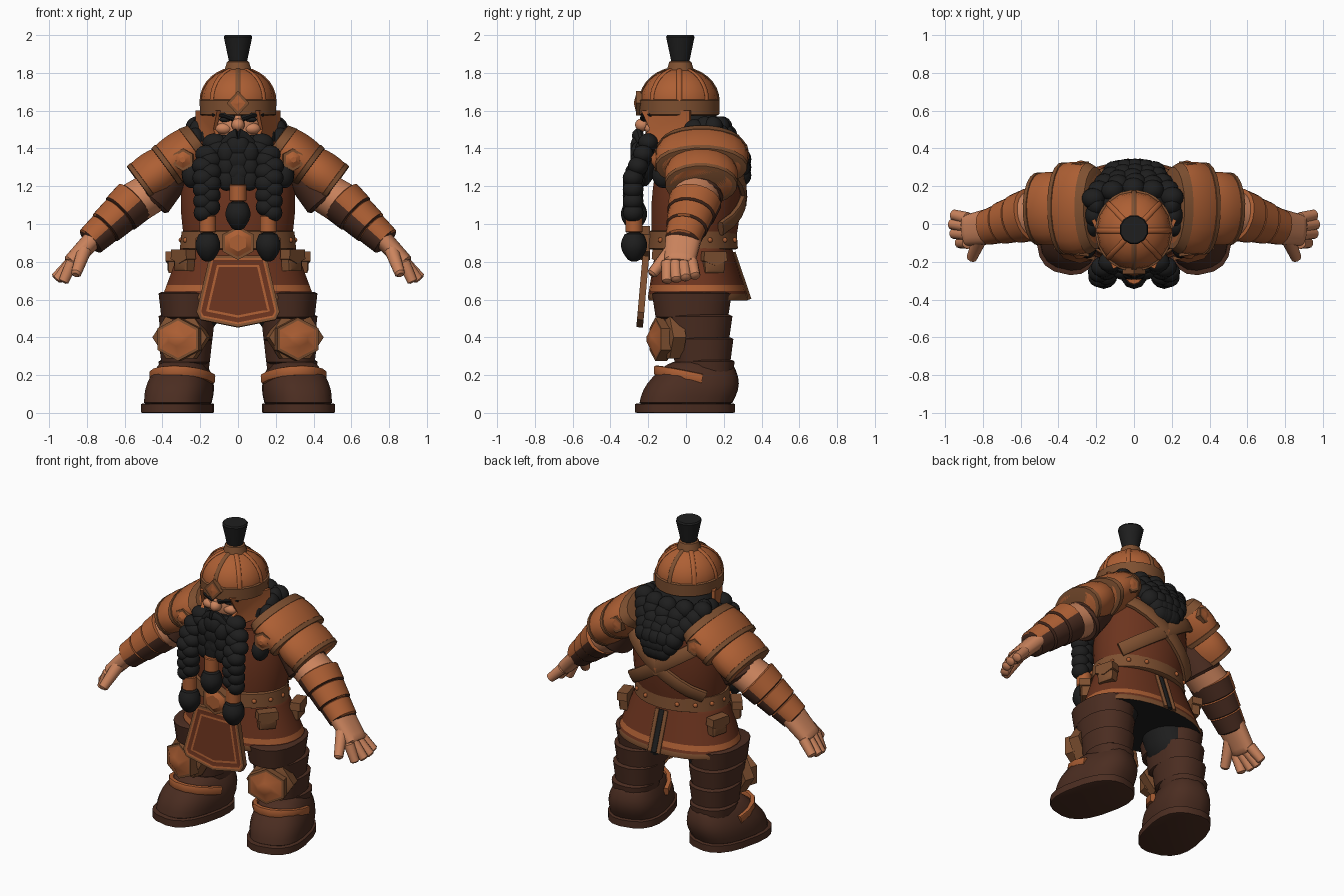
import bpy, bmesh, random
from math import cos, sin, pi, radians, sqrt, copysign
from mathutils import Vector, Matrix

random.seed(4)
if "Cube" in bpy.data.objects:
    bpy.data.objects.remove(bpy.data.objects["Cube"])


def material(name, *rgb):
    mat = bpy.data.materials.new(name)
    mat.use_nodes = True
    mat.diffuse_color = (*rgb, 1)
    mat.node_tree.nodes["Principled BSDF"].inputs["Base Color"].default_value = (*rgb, 1)
    return mat


copper = material("copper", .42, .115, .034)
tan = material("tan leather", .21, .08, .03)
dark = material("dark leather", .07, .026, .015)
cloth = material("red brown cloth", .15, .034, .013)
black = material("black hair", .013, .013, .013)
skin = material("skin", .6, .23, .11)


def finish(name, bm, mats, mirror, turn=None):
    if turn:
        bm.transform(turn)
    mesh = bpy.data.meshes.new(name)
    bm.to_mesh(mesh)
    bm.free()
    for mat in mats:
        mesh.materials.append(mat)
    mesh.shade_smooth()
    mesh.set_sharp_from_angle(angle=radians(38))
    part = bpy.data.objects.new(name, mesh)
    bpy.context.collection.objects.link(part)
    if mirror:
        part.modifiers.new("Mirror", "MIRROR").use_mirror_merge = False


def loft(name, rings, mats, mirror, sides, square=2, paint=None, turn=None):
    bm = bmesh.new()
    loops = []
    for centre, across, along in rings:
        loop = []
        for k in range(sides):
            angle = 2 * pi * (k + .5) / sides
            u, v = (copysign(abs(w) ** (2 / square), w) for w in (cos(angle), sin(angle)))
            loop.append(bm.verts.new(centre + across * u + along * v))
        loops.append(loop)
    for low, high in zip(loops, loops[1:]):
        for k in range(sides):
            bm.faces.new((low[k - 1], low[k], high[k], high[k - 1]))
    bm.faces.new(loops[0])
    bm.faces.new(loops[-1])
    bmesh.ops.recalc_face_normals(bm, faces=bm.faces)
    if paint:
        for face in bm.faces:
            face.material_index = paint(face)
    finish(name, bm, mats, mirror, turn)


def tapered(name, start, end, r_start, r_end, *mats, depth=1, bulge=0, steps=6, soft=.1,
            level=False, mirror=False, sides=20, square=2, paint=None, turn=None):
    start, end = Vector(start), Vector(end)
    axis = Vector((0, 0, 1)) if level else (end - start).normalized()
    along = Vector((0, 1, 0))
    along = (along - axis * along.dot(axis)).normalized()
    across = along.cross(axis)
    rings = []
    for t in [0] + [.06 + .88 * i / steps for i in range(steps + 1)] + [1]:
        radius = r_start + (r_end - r_start) * t + bulge * sin(pi * t)
        radius *= 1 - soft * (t in (0, 1))
        rings.append((start.lerp(end, t), across * radius, along * radius * depth))
    loft(name, rings, mats, mirror, sides, square, paint, turn)


def tube(name, points, width, height, mat, side=(0, 1, 0), thin=0, mirror=False, square=2, turn=None):
    points = [Vector(p) for p in points]
    rings, last = [], len(points) - 1
    for i, point in enumerate(points):
        axis = (points[min(i + 1, last)] - points[max(i - 1, 0)]).normalized()
        along = Vector(side)
        along = (along - axis * along.dot(axis)).normalized()
        size = 1 - thin * i / last
        rings.append((point, along.cross(axis) * width * size, along * height * size))
    loft(name, rings, [mat], mirror, 10, square, turn=turn)


def plate(name, outline, place, thick, *mats, insets=(), yaw=0, pitch=0, mirror=False):
    bm = bmesh.new()
    front = [bm.verts.new((u, -thick, v)) for u, v in outline]
    back = [bm.verts.new((u, 0, v)) for u, v in outline]
    face = bm.faces.new(front)
    bm.faces.new(back[::-1])
    for i in range(len(front)):
        bm.faces.new((front[i - 1], back[i - 1], back[i], front[i]))
    bm.normal_update()
    for width, rise, index in insets:
        bmesh.ops.inset_region(bm, faces=[face], thickness=width, depth=rise, use_even_offset=True)
        face.material_index = index
        bm.normal_update()
    turn = Matrix.Translation(place) @ Matrix.Rotation(radians(yaw), 4, 'Z') @ Matrix.Rotation(radians(pitch), 4, 'X')
    finish(name, bm, mats, mirror, turn)


def badge(name, outline, place, thick, rise, slope=.025, **options):
    plate(name, outline, place, thick, tan, copper, insets=[(.014, 0, 1), (slope, rise, 1)], **options)


def blobs(name, mat, items, mirror=False):
    bm = bmesh.new()
    for place, size in items:
        shape = Matrix.Translation(place) @ Matrix.Diagonal((*size, 1))
        bmesh.ops.create_uvsphere(bm, u_segments=16, v_segments=10, radius=1, matrix=shape)
    finish(name, bm, [mat], mirror)


def regular(count, width, height, upright=False):
    first = pi / 2 if upright else 0
    angles = [first + 2 * pi * i / count for i in range(count)]
    return [(width * cos(a), height * sin(a)) for a in angles]


def symmetric(half):
    return half + [(-u, v) for u, v in reversed(half) if u]


# Torso, belt and skirt
waist, chest, neck = Vector((0, .04, .88)), Vector((0, .07, 1.36)), Vector((0, .03, 1.53))
body = dict(depth=.78, level=True, sides=28)
tapered("torso", waist, chest, .28, .28, cloth, bulge=.025, soft=0, **body)
tapered("upper_chest", chest, neck, .28, .15, cloth, bulge=.02, **body)
tapered("belt", (0, .035, .865), (0, .035, .965), .31, .3, tan, soft=.05, **body)
blobs("belt_studs", copper, [((.3 * sin(a), .035 - .24 * cos(a), .915), [.014] * 3)
                             for a in (pi * i / 8 for i in range(2, 8))], mirror=True)


def skirt_paint(face):
    z = face.calc_center_median().z
    if face.normal.z < -.7:
        return 3
    return 2 if z < .63 else 1 if .65 < z < .67 else 0


tapered("skirt", (0, .04, .89), (0, .065, .595), .3, .41, cloth, copper, tan, black, depth=.66,
        steps=16, soft=.03, level=True, sides=32, square=2.2, paint=skirt_paint)
plate("front_apron", symmetric([(0, -.38), (.2, -.34), (.22, -.3), (.15, 0)]), (0, -.195, .83), .035,
      tan, copper, cloth, insets=[(.014, 0, 1), (.01, -.003, 2), (.025, 0, 1), (.012, 0, 2)], pitch=-5)
slit_top, slit_end = Vector((0, .25, .85)), Vector((0, .335, .6))
tube("back_slit", [slit_top, slit_end], .018, .01, black)
shift = Vector((.032, 0, 0))
tube("back_slit_trim", [slit_top + shift, slit_end + shift], .014, .012, tan, mirror=True)
for tag, place, yaw in (("front", (.265, -.09, .8), 50), ("rear", (.305, .14, .79), 105)):
    plate(tag + "_pouch", symmetric([(.05, -.05), (.06, .06)]), place, .05, tan,
          insets=[(.015, .01, 0)], yaw=yaw, mirror=True)
    plate(tag + "_pouch_flap", symmetric([(0, -.01), (.065, .015), (.06, .065)]), place, .065, tan, yaw=yaw, mirror=True)
badge("buckle", regular(6, .095, .09, True), (0, -.19, .9), .05, .02)

# Back straps follow the torso surface
strap = []
for i in range(9):
    t = i / 8
    centre = waist.lerp(chest, .92 - .72 * t)
    x = .26 * (1 - 2 * t)
    strap.append((x, centre.y + .79 * sqrt(.31 ** 2 - x * x) + .004, centre.z))
tube("cross_straps", strap, .042, .018, tan, mirror=True, square=4)
badge("strap_clasp", regular(4, .05, .05), (0, .295, 1.145), .025, .005, yaw=180)

# Legs and boots
tapered("trousers", (.14, .05, .8), (.24, .06, .45), .14, .12, black, depth=1.2, level=True, mirror=True)
for tier in range(4):
    x, y, z = .285 - .007 * tier, .115 - .028 * tier, .14 + .12 * tier
    tapered(f"boot_leg_layer_{tier}", (x, y, z), (x, y, z + .14), .122 + .007 * tier, .138 + .007 * tier, dark,
            depth=1.05 + .1 * tier, level=True, mirror=True, square=2.3)
pivot = Matrix.Translation((.29, .08, 0))
outward = pivot @ Matrix.Rotation(radians(13), 4, 'Z') @ pivot.inverted()
boot = dict(depth=1.47, level=True, mirror=True, square=2.6, turn=outward)
tapered("boot_sole", (.3, -.01, 0), (.3, -.01, .05), .18, .18, dark, soft=.04, **boot)
tapered("boot_foot", (.3, -.01, .04), (.29, .08, .27), .165, .11, dark, bulge=.027, **boot)
arch = [pi * i / 8 for i in range(9)]
tube("boot_strap", [(.285 + .16 * cos(a), .05 - .21 * sin(a), .18 + .045 * sin(a)) for a in arch],
     .016, .026, copper, side=(0, 0, 1), mirror=True, square=4, turn=outward)
plate("knee_backing", regular(6, .15, .13), (.29, -.04, .4), .07, tan, insets=[(.02, .01, 0)], yaw=16, mirror=True)
badge("knee_guard", regular(6, .13, .115, True), (.3, -.1, .39), .065, .035, slope=.055, yaw=16, mirror=True)

# Arms and layered armour
collar, biceps = Vector((.2, .085, 1.435)), Vector((.5, .08, 1.215))
elbow, wrist = Vector((.545, .05, 1.125)), Vector((.785, -.02, .905))
tapered("sleeve", (.31, .07, 1.33), (.475, .06, 1.13), .11, .128, dark, depth=1.07, mirror=True)
tapered("elbow_skin", (.45, .06, 1.17), elbow.lerp(wrist, .15), .11, .113, skin, depth=1.12, mirror=True)
tapered("pauldron_collar", collar, collar.lerp(biceps, .15), .11, .125, tan, depth=1.95, mirror=True)
for tier, (low, high, depth) in enumerate(((0, .62, 1.9), (.5, 1.05, 1.5))):
    inner, outer = collar.lerp(biceps, low), collar.lerp(biceps, high)
    tapered(f"pauldron_layer_{tier}", inner, outer, .11, .122, copper, depth=depth, bulge=.014, mirror=True)
    tapered(f"pauldron_rim_{tier}", inner.lerp(outer, .87), outer, .13, .127, tan, depth=depth, soft=.03, mirror=True)
for tier in range(3):
    inner, outer = elbow.lerp(wrist, tier / 3), elbow.lerp(wrist, (tier + 1) / 3)
    radius = .123 - .016 * tier
    tapered(f"bracer_layer_{tier}", inner, outer, radius, radius - .01, copper, dark, depth=1.15, mirror=True,
            paint=lambda face: int(face.normal.z < -.18))
badge("shoulder_medallion", regular(6, .06, .06, True), (.285, -.12, 1.34), .045, .02, yaw=8, mirror=True)
badge("rear_shoulder_buckle", regular(6, .055, .055, True), (.28, .29, 1.36), .035, .01, yaw=172, mirror=True)

# Hands
knuckles = Vector((.89, -.035, .79))
tapered("palm", wrist.lerp(elbow, .1), knuckles, .052, .044, skin, depth=1.85, soft=.2, mirror=True, square=2.5)
for i, finger in enumerate(("index", "middle", "ring", "little")):
    base = knuckles + Vector((-.015, .042 * (i - 1.5), .015))
    tip = (.97 - .011 * (i - 2) ** 2, .05 * (i - 2), .69 + .01 * i)
    tapered(finger + "_finger", base, tip, .034, .028, skin, soft=.4, mirror=True, sides=10)
tapered("thumb", (.81, -.07, .87), (.86, -.185, .73), .04, .028, skin, soft=.4, mirror=True, sides=10)

# Head and face
blobs("head", skin, [((0, -.05, 1.52), [.17] * 3)])
blobs("nose", skin, [((0, -.23, 1.525), (.035, .04, .035)), ((0, -.215, 1.555), (.022, .03, .03))])
blobs("cheeks", skin, [((.075, -.185, 1.505), (.045, .035, .03))], mirror=True)
blobs("eye_sockets", black, [((.065, -.195, 1.553), (.035, .02, .014))], mirror=True)
tube("eyebrow", [(.02, -.22, 1.56), (.07, -.22, 1.578), (.13, -.18, 1.58)], .02, .024, black, thin=.4, mirror=True)

# Helmet and plume
crown, dome = Vector((0, -.035, 1.65)), Vector((.198, .208, .178))
blobs("helmet_dome", copper, [(crown, dome)])
for i in range(8):
    a = i * pi / 4
    ray = Vector((sin(a) * dome.x, cos(a) * dome.y, 0))
    arc = [crown + ray * cos(b) + Vector((0, 0, dome.z * sin(b))) for b in (pi * k / 16 for k in range(8))]
    tube(f"helmet_rib_{i}", arc, .006, .014, copper if i % 4 else tan, side=(cos(a), -sin(a), 0))
tapered("helmet_band", (0, -.035, 1.575), (0, -.035, 1.66), .202, .205, tan, depth=1.05, soft=.05, sides=28)
badge("brow_diamond", regular(4, .06, .065), (0, -.22, 1.64), .045, .01)
plate("cheek_guard", [(-.13, .1), (-.08, 0), (-.13, -.04), (-.1, -.09), (.15, -.06), (.15, .1)],
      (.145, -.11, 1.5), .02, copper, insets=[(.012, -.003, 0)], yaw=66, mirror=True)
tapered("plume_holder", (0, -.03, 1.79), (0, -.03, 1.862), .08, .058, tan)
tapered("plume", (0, -.03, 1.84), (0, -.03, 2), .045, .08, black, sides=12)

# Mane on neck, back and shoulders
tapered("neck_hair", (0, .05, 1.36), (0, .01, 1.6), .22, .15, black, bulge=.03, depth=.88, level=True)
mane = []
for row in range(7):
    half = .21 * (1 - row / 7.5)
    for k in range(-2, 3):
        x = half * k / 2 + random.uniform(-.01, .01)
        mane.append(((x, .19 + .025 * min(row, 4) - 1.2 * x * x, 1.51 - .042 * row), (.062, .056, .06)))
blobs("back_mane", black, mane)
blobs("side_mane", black, [((.2 + .012 * i, .1 - .055 * i, 1.5 - .015 * i * i), (.05, .06, .07))
                           for i in range(5)], mirror=True)

# Beard, moustache and braids
tapered("beard", (0, -.15, 1.47), (0, -.25, 1.2), .13, .06, black, depth=.75, bulge=.02, level=True)
blobs("beard_locks", black, [((.045 * (i % 2) + .015, -.255, 1.41 - .035 * i), (.05, .04, .06)) for i in range(6)], mirror=True)
tube("moustache", [(.035 * i, -.255 + .008 * i, 1.47 - .01 * i * i) for i in range(4)],
     .037, .033, black, thin=.6, mirror=True)
braid = []
for i in range(13):
    t = i / 12
    x = .165 - .06 * max(0, 1 - 4 * t) + .018 * (-1) ** i
    braid.append(((x, -.2 - .08 * min(1, 2 * t), 1.43 - .37 * t), (.066 - .014 * t, .055, .05)))
blobs("braids", black, braid, mirror=True)
for tag, place, mirror in (("side", Vector((.16, -.275, 1)), True), ("middle", Vector((0, -.275, 1.165)), False)):
    up = Vector((0, 0, .045))
    tapered(tag + "_beard_cuff", place - up, place + up, .046, .046, copper, mirror=mirror, sides=10)
    tapered(tag + "_beard_tuft", place - up, place - up * 4.4, .045, .025, black, bulge=.034, soft=.4, mirror=mirror, sides=10)
